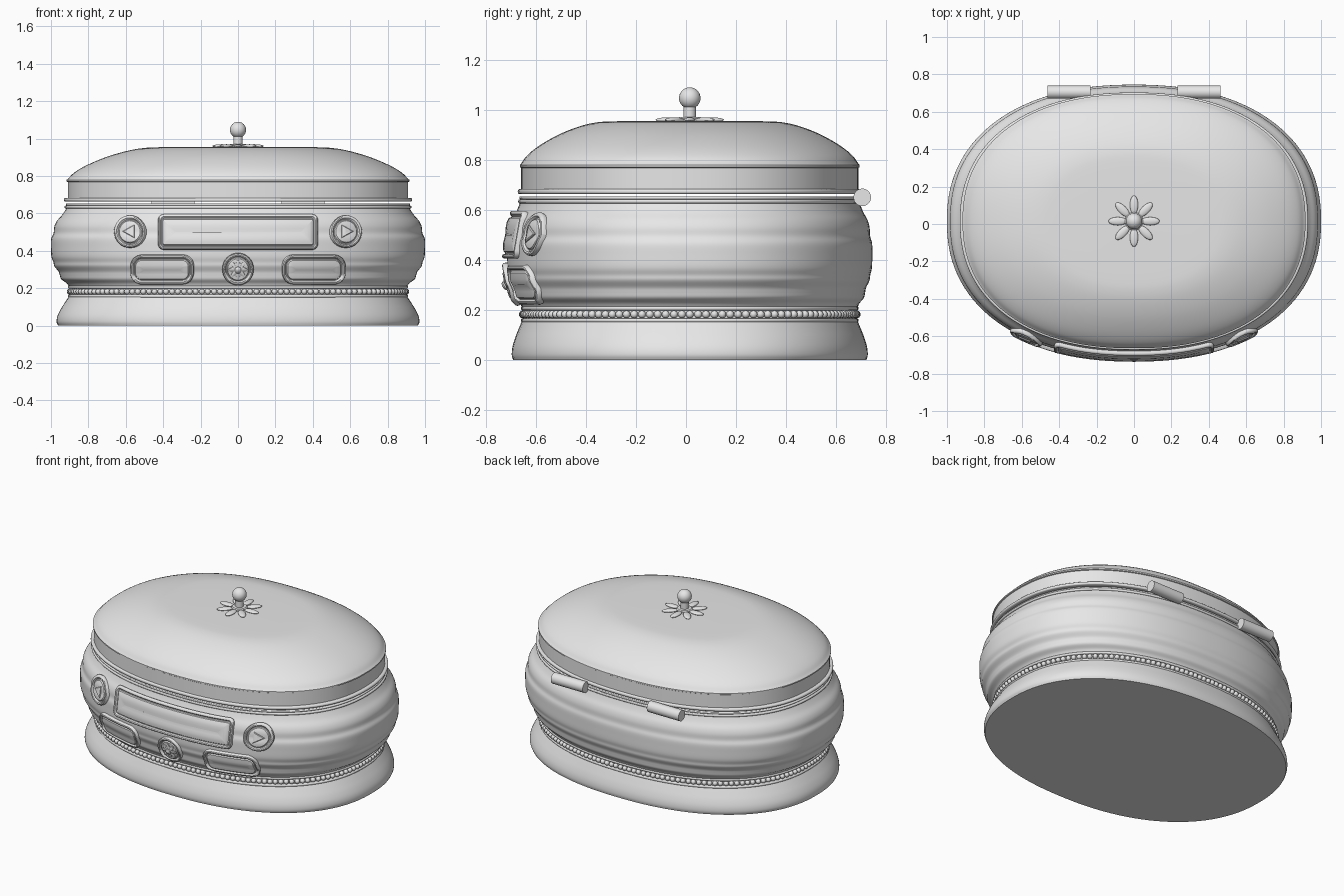
import bpy, bmesh, math
from mathutils import Vector, Matrix

if "Cube" in bpy.data.objects:
    bpy.data.objects.remove(bpy.data.objects["Cube"])

CY = 0.015          # centre of the oval in y
N = 2.25            # roundness of the oval

metal = bpy.data.materials.new("light grey")
metal.diffuse_color = (0.8, 0.8, 0.8, 1)
metal.use_nodes = True
metal.node_tree.nodes["Principled BSDF"].inputs["Base Color"].default_value = metal.diffuse_color


def finish(bm, name, angle=35):
    bmesh.ops.recalc_face_normals(bm, faces=bm.faces)
    me = bpy.data.meshes.new(name)
    bm.to_mesh(me)
    bm.free()
    ob = bpy.data.objects.new(name, me)
    bpy.context.collection.objects.link(ob)
    me.materials.append(metal)
    bpy.ops.object.select_all(action='DESELECT')
    ob.select_set(True)
    bpy.context.view_layer.objects.active = ob
    bpy.ops.object.shade_smooth_by_angle(angle=math.radians(angle))
    return ob


def depth(a):
    return a * min(0.742, 0.73 + (1 - a) * 0.13)


def oval(a, t):
    c, s = math.cos(t), math.sin(t)
    k = (abs(c) ** N + abs(s) ** N) ** (-1 / N)
    return a * c * k, CY + depth(a) * s * k


def bridge(bm, rings):
    for r0, r1 in zip(rings, rings[1:]):
        n = len(r0)
        for i in range(n):
            j = (i + 1) % n
            bm.faces.new((r0[i], r0[j], r1[j], r1[i]))


def loft(name, profile, sides=128):
    """Stack of ovals, (half width, z), closed at both ends."""
    bm = bmesh.new()
    rings = []
    for a, z in profile:
        rings.append([bm.verts.new((*oval(a, math.tau * i / sides), z)) for i in range(sides)])
    bridge(bm, rings)
    bm.faces.new(rings[0])
    bm.faces.new(rings[-1])
    return finish(bm, name)


def smooth(pts, steps=4):
    """Catmull-Rom refinement of a profile."""
    out = []
    p = [Vector(q) for q in pts]
    p = [2 * p[0] - p[1]] + p + [2 * p[-1] - p[-2]]
    for i in range(1, len(p) - 2):
        for s in range(steps):
            t = s / steps
            q = 0.5 * (2 * p[i] + (p[i + 1] - p[i - 1]) * t
                       + (2 * p[i - 1] - 5 * p[i] + 4 * p[i + 1] - p[i + 2]) * t * t
                       + (3 * p[i] - p[i - 1] - 3 * p[i + 1] + p[i + 2]) * t ** 3)
            out.append(tuple(q))
    return out + [tuple(pts[-1])]


def bead_ring(name, a, z, r):
    """Rounded moulding running round the oval."""
    prof = [(a + r * math.cos(t), z + r * math.sin(t))
            for t in (math.pi * (i / 8 - 0.5) for i in range(9))]
    return loft(name, [(a - 0.03, z - r)] + prof + [(a - 0.03, z + r)])


# flared foot and narrow neck
loft("foot", smooth([(0.962, 0), (0.97, 0.02), (0.966, 0.05), (0.95, 0.085),
                     (0.928, 0.12), (0.905, 0.155)]))
loft("neck", [(0.893, 0.15), (0.893, 0.215)])
bead_ring("lower_neck_moulding", 0.902, 0.158, 0.008)
bead_ring("upper_neck_moulding", 0.902, 0.206, 0.008)

# rippled belly
BELLY = smooth([(0.905, 0.212), (0.918, 0.228), (0.945, 0.248), (0.953, 0.27), (0.96, 0.29),
                (0.982, 0.318), (0.987, 0.34), (0.998, 0.37), (1.0, 0.42), (0.999, 0.465),
                (0.986, 0.495), (0.982, 0.53), (0.968, 0.56), (0.942, 0.59), (0.922, 0.62),
                (0.915, 0.635)])
loft("belly", BELLY)
bead_ring("body_rim_lower", 0.92, 0.634, 0.008)
bead_ring("body_rim_upper", 0.915, 0.648, 0.006)

# lid: rim, skirt and dome
bead_ring("lid_rim", 0.921, 0.673, 0.01)
loft("lid_skirt", [(0.91, 0.664), (0.91, 0.772)])
loft("lid_dome", [(0.91, 0.768), (0.917, 0.771), (0.917, 0.779)] +
     smooth([(0.908, 0.786), (0.88, 0.815), (0.83, 0.847), (0.76, 0.88), (0.68, 0.91),
             (0.59, 0.935), (0.51, 0.949), (0.42, 0.954), (0.2, 0.956), (0.01, 0.957)]))

# string of pearls round the neck, evenly spaced
bm = bmesh.new()
path = [Vector((*oval(0.9, math.tau * i / 2000), 0.182)) for i in range(2001)]
total = sum((q - p).length for p, q in zip(path, path[1:]))
count, run, placed = 156, 0.0, 0
for p, q in zip(path, path[1:]):
    if run >= placed * total / count and placed < count:
        bmesh.ops.create_uvsphere(bm, u_segments=12, v_segments=8, radius=0.0155,
                                  matrix=Matrix.Translation(p))
        placed += 1
    run += (q - p).length
finish(bm, "pearl_string", 60)


# raised controls that hug the front of the belly
def front_y(x, z):
    a = BELLY[-1][0]
    for (a0, z0), (a1, z1) in zip(BELLY, BELLY[1:]):
        if z <= z1:
            a = a0 + (a1 - a0) * max(0, (z - z0) / (z1 - z0))
            break
    return CY - depth(a) * (1 - abs(x / a) ** N) ** (1 / N)


def on_front(x, z, off):
    e = 0.03
    fx = (front_y(x + e, z) - front_y(x - e, z)) / (2 * e)
    fz = (front_y(x, z + e) - front_y(x, z - e)) / (2 * e)
    n = Vector((fx, -1, fz)).normalized()
    return Vector((x, front_y(x, z), z)) + n * off


def rounded(w, h, r):
    """Function giving a rounded outline inset by d."""
    def loop(d):
        ww, hh, rr = w - d, h - d, max(r - d, 0.001)
        pts = []
        for k, (sx, sz) in enumerate([(1, 1), (-1, 1), (-1, -1), (1, -1)]):
            for i in range(9):
                t = math.pi / 2 * (k + i / 8)
                pts.append((sx * (ww - rr) + rr * math.cos(t), sz * (hh - rr) + rr * math.sin(t)))
            if k in (0, 2):     # divide the long edges so they bend with the wall
                for i in range(1, 16):
                    pts.append((sx * (ww - rr) * (1 - i / 8), sz * hh))
        return pts
    return loop


def plaque(name, x, z, loop, rings):
    bm = bmesh.new()
    vs = [[bm.verts.new(on_front(x + u, z + v, off)) for u, v in loop(d)] for d, off in rings]
    bridge(bm, vs)
    bm.faces.new(vs[-1])
    return finish(bm, name, 40)


def framed(h):
    """Round frame, groove, then a slightly domed panel."""
    rim = [(0, -0.015), (0, 0.012), (0.004, 0.019), (0.01, 0.021), (0.016, 0.018),
           (0.02, 0.008), (0.024, 0.008), (0.029, 0.015)]
    return rim + [(0.029 + (h - 0.031) * i / 4, 0.017) for i in range(1, 5)]


plaque("display_panel", 0, 0.498, rounded(0.425, 0.093, 0.034), framed(0.093))
flat = [(0, 0.01), (0, 0.022), (0.006, 0.025), (0.03, 0.025)]
for side, tag in ((-1, "left"), (1, "right")):
    plaque(tag + "_pill_button", side * 0.403, 0.303, rounded(0.168, 0.077, 0.06), framed(0.077))
    plaque(tag + "_round_button", side * 0.573, 0.5, rounded(0.084, 0.084, 0.084), framed(0.084))

    def arrow(d, s=side):
        k = 1 - d / 0.031
        return [(s * 0.035 * k, 0), (-s * 0.025 * k, 0.034 * k), (-s * 0.025 * k, -0.034 * k)]
    plaque(tag + "_arrow", side * 0.573, 0.5, arrow, flat)


def blossom(d):
    k = 1 - d / 0.031
    return [(k * r * math.cos(t), k * r * math.sin(t)) for r, t in
            ((0.041 + 0.009 * math.cos(8 * math.tau * i / 96), math.tau * i / 96) for i in range(96))]


plaque("centre_button", 0, 0.305, rounded(0.084, 0.084, 0.084), framed(0.084))
plaque("centre_blossom", 0, 0.305, blossom, flat)
plaque("centre_blossom_eye", 0, 0.305, rounded(0.017, 0.017, 0.017),
       [(0, 0.02), (0, 0.03), (0.006, 0.036), (0.015, 0.038)])

# flower on top of the lid
bm = bmesh.new()
for i in range(8):
    m = (Matrix.Translation((0, CY, 0.96)) @ Matrix.Rotation(math.tau * i / 8, 4, 'Z')
         @ Matrix.Translation((0.087, 0, 0)) @ Matrix.Diagonal((0.05, 0.022, 0.01, 1)))
    bmesh.ops.create_uvsphere(bm, u_segments=20, v_segments=10, radius=1, matrix=m)
finish(bm, "lid_flower_petals", 60)


def spin(name, profile, segs=40):
    """Turned part standing on the lid centre."""
    bm = bmesh.new()
    vs = [[bm.verts.new((r * math.cos(math.tau * i / segs), CY + r * math.sin(math.tau * i / segs), z))
           for i in range(segs)] for r, z in profile]
    bridge(bm, vs)
    bm.faces.new(vs[0])
    bm.faces.new(vs[-1])
    return finish(bm, name)


# knob: collar, stem and ball
spin("knob_collar", [(0.048, 0.953), (0.048, 0.966), (0.042, 0.971), (0.024, 0.972)])
spin("knob_stem", [(0.025, 0.96), (0.025, 1.02)])
bm = bmesh.new()
bmesh.ops.create_uvsphere(bm, u_segments=40, v_segments=24, radius=0.043,
                          matrix=Matrix.Translation((0, CY, 1.047)))
finish(bm, "knob_ball")

# hinge barrels at the back
for x, tag in ((-0.348, "left"), (0.348, "right")):
    bm = bmesh.new()
    bmesh.ops.create_cone(bm, cap_ends=True, segments=40, radius1=0.035, radius2=0.035, depth=0.23,
                          matrix=Matrix.Translation((x, 0.705, 0.65)) @ Matrix.Rotation(math.pi / 2, 4, 'Y'))
    finish(bm, tag + "_hinge")
